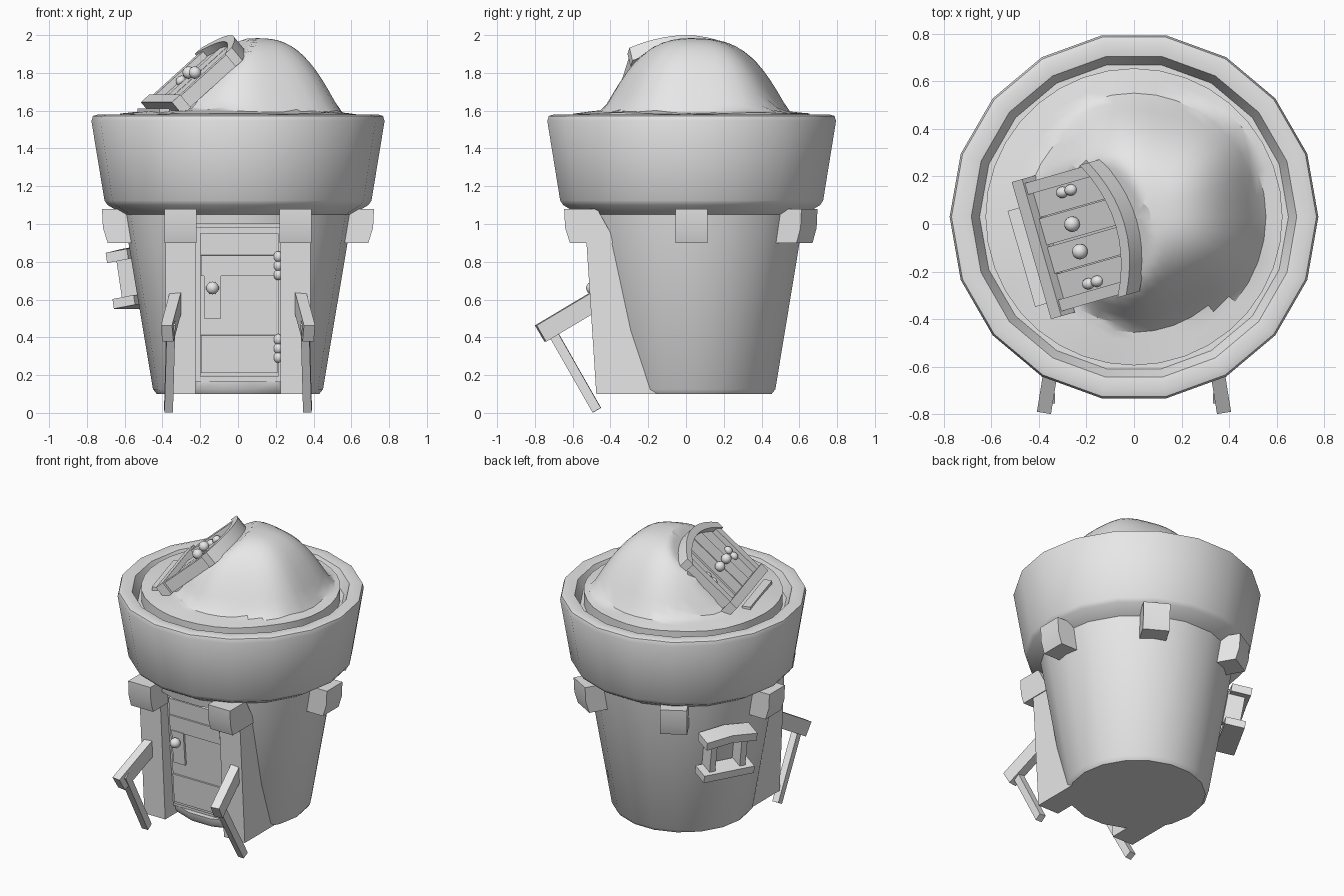
import bpy, bmesh, math
from mathutils import Matrix, Vector

if "Cube" in bpy.data.objects:
    bpy.data.objects.remove(bpy.data.objects["Cube"])

grey = bpy.data.materials.new("plain grey")
grey.use_nodes = True
grey.diffuse_color = (0.8, 0.8, 0.8, 1)
grey.node_tree.nodes["Principled BSDF"].inputs["Base Color"].default_value = (0.8, 0.8, 0.8, 1)

UP = Vector((0, 0, 1))
CY = 0.03          # pot axis in y
parts = []


def finish(name, bm):
    bmesh.ops.recalc_face_normals(bm, faces=bm.faces)
    me = bpy.data.meshes.new(name)
    bm.to_mesh(me)
    bm.free()
    me.materials.append(grey)
    ob = bpy.data.objects.new(name, me)
    bpy.context.collection.objects.link(ob)
    parts.append(ob)
    return ob


def frame(origin, x, y):
    """Matrix with the given origin, x and y axes; z is their cross product."""
    x, y = Vector(x).normalized(), Vector(y).normalized()
    m = Matrix((x, y, x.cross(y))).transposed().to_4x4()
    m.translation = origin
    return m


def prism(name, pts, depth, m, mid=0.0):
    """Polygon in local xy, extruded along local z around mid."""
    bm = bmesh.new()
    rings = [[bm.verts.new(m @ Vector((a, b, mid + k * depth / 2))) for a, b in pts] for k in (-1, 1)]
    for r in rings:
        bm.faces.new(r)
    n = len(pts)
    for i in range(n):
        j = (i + 1) % n
        bm.faces.new((rings[0][i], rings[0][j], rings[1][j], rings[1][i]))
    return finish(name, bm)


def rect(x0, x1, y0, y1):
    return [(x0, y0), (x1, y0), (x1, y1), (x0, y1)]


def ball(name, m, pos, r, stretch=1.0):
    bm = bmesh.new()
    bmesh.ops.create_uvsphere(bm, u_segments=14, v_segments=10, radius=r)
    place = m @ Matrix.Translation(pos) @ Matrix.Diagonal((1, stretch, 1, 1))
    bmesh.ops.transform(bm, matrix=place, verts=bm.verts)
    return finish(name, bm)


def strut(name, a, b, w, h):
    """Square bar from a to b; w across, h in its bending plane."""
    a, b = Vector(a), Vector(b)
    d = b - a
    side = d.cross(UP)
    m = frame((a + b) / 2, side, d.cross(side))
    return prism(name, rect(-w / 2, w / 2, -h / 2, h / 2), d.length, m)


# Pot: turned profile with a thick rim
profile = [(.43, .1), (.45, .125), (.605, 1.05), (.69, 1.1), (.707, 1.125), (.776, 1.545),
           (.768, 1.572), (.74, 1.58), (.685, 1.572), (.65, 1.5)]
SEG = 18
bm = bmesh.new()
rings = [[bm.verts.new((r * math.cos(math.tau * i / SEG), CY + r * math.sin(math.tau * i / SEG), z))
          for i in range(SEG)] for r, z in profile]
for lo, hi in zip(rings, rings[1:]):
    for i in range(SEG):
        j = (i + 1) % SEG
        bm.faces.new((lo[i], lo[j], hi[j], hi[i]))
bm.faces.new(rings[0])
bm.faces.new(rings[-1])
pot = finish("pot", bm)

# Door recess cut into the pot
side_on = frame((0, 0, 0), (0, 1, 0), UP)
cutter = prism("recess_cutter", [(-.9, .165), (-.375, .165), (-.45, 1.0), (-.9, 1.0)], .48, side_on)
cut = pot.modifiers.new("recess", "BOOLEAN")
cut.operation, cut.object, cut.solver = "DIFFERENCE", cutter, "EXACT"
bpy.context.view_layer.update()
carved = bpy.data.meshes.new_from_object(pot.evaluated_get(bpy.context.evaluated_depsgraph_get()))
pot.modifiers.clear()
pot.data = carved
parts.remove(cutter)
bpy.data.objects.remove(cutter)

# Front door with battens, lock plate, knob and hinges
door = frame((0, -.375, .165), (1, 0, 0), (0, -.075, .835))
prism("door_frame", rect(-.235, .235, 0, .82), .02, door)
prism("door", rect(-.2, .215, .03, .79), .03, door, .015)
for v in (.05, .565):
    prism("door_batten", rect(-.195, .21, v, v + .2 if v < .1 else v + .11), .03, door, .025)
prism("lock_plate", rect(-.18, -.09, .34, .57), .04, door, .025)
ball("door_knob", door, (-.135, .505, .075), .034)
for v in (.18, .62):
    for k in (-1, 0, 1):
        ball("door_hinge", door, (.212, v + k * .048, .035), .024, 1.2)

# Porch: pillars, splayed arms and legs, mirrored
for s in (-1, 1):
    prism("porch_pillar", [(-.475, .1), (-.15, .1), (-.15, .95), (-.53, .95)], .16, side_on, s * .305)
    strut("porch_arm", (s * .325, -.46, .605), (s * .375, -.77, .42), .06, .1)
    strut("porch_leg", (s * .355, -.735, .475), (s * .368, -.472, .014), .045, .05)


# Beam ends under the rim
def beam_end(m, out, mid=0):
    pts = [(.5, 1.08), (out, 1.08), (out - .005, .98), (out - .03, .9), (.4, .9)]
    prism("beam_end", pts, .17, m, mid)


for deg in (0, 60, 120, 180):
    a = math.radians(deg)
    beam_end(frame((0, CY, 0), (math.cos(a), math.sin(a), 0), UP), .72)
for s in (-1, 1):
    beam_end(frame((0, CY, 0), (0, -1, 0), UP), .675, s * .305)

# Side window: sill, arched lintel and two posts following the wall
a = math.radians(151)
out = Vector((math.cos(a), math.sin(a), 0))
tang = UP.cross(out)
lean = UP + out * .168
win = frame(Vector((0, CY, 0)) + out * .435, tang, lean)
prism("window_sill", rect(-.175, .175, .58, .632), .13, win, .06)
prism("window_lintel", [(-.175, .825), (0, .845), (.175, .825), (.175, .88), (0, .9), (-.175, .88)],
      .13, win, .06)
for s in (-1, 1):
    prism("window_post", rect(s * .105 - .02, s * .105 + .02, .62, .85), .11, win, .04)

# Hatch frame leaning on the mound
O = Vector((-.39, -.1, 1.61))
TILT = math.radians(41)
across, inward = Vector((.275, -.961, 0)), Vector((.961, .275, 0))
hatch = frame(O, across, inward * math.cos(TILT) + UP * math.sin(TILT))


def arch(u, top=.53):
    return top - .1 * (u / .29) ** 2


# Soil mound, flattened under the hatch
def soil(x, y):
    r = math.hypot(x, y - CY)
    base = 1.585 + .035 * (1 - (r / .62) ** 2)
    dx, dy = x - .08, y - .05
    t = math.hypot(dx / (.48 if dx > 0 else .54), dy / (.5 if dy > 0 else .48))
    t *= 1 + .04 * math.sin(5 * math.atan2(dy, dx) + 1)
    z = base + .36 * max(0, 1 - t ** 3) ** 1.2 + .006 * math.sin(9 * x) * math.cos(8 * y)
    p = Vector((x, y, 0)) - O
    p.z = 0
    spread = max(0, abs(p.dot(across)) - .26) * 1.5
    plane = 1.575 + p.dot(inward) * math.tan(TILT) + spread
    return min(z, max(plane, base))


NS, NR = 36, 18
bm = bmesh.new()
top = bm.verts.new((0, CY, soil(0, CY)))
prev = None
for k in range(1, NR + 2):
    r = .625 * min(k, NR) / NR
    ring = []
    for i in range(NS):
        th = math.tau * i / NS
        x, y = r * math.cos(th), CY + r * math.sin(th)
        ring.append(bm.verts.new((x, y, soil(x, y) if k <= NR else 1.48)))
    for i in range(NS):
        j = (i + 1) % NS
        if prev:
            bm.faces.new((prev[i], ring[i], ring[j], prev[j]))
        else:
            bm.faces.new((top, ring[i], ring[j]))
    prev = ring
finish("soil_mound", bm)

# Hatch: sill, jambs, arched head, planked double doors and hardware
prism("hatch_sill", rect(-.3, .3, -.01, .05), .09, hatch, .01)
us = [-.29 + .58 * i / 10 for i in range(11)]
prism("hatch_arch", [(u, arch(u)) for u in us] + [(u, arch(u) - .05) for u in reversed(us)],
      .09, hatch, .01)
for s in (-1, 1):
    prism("hatch_jamb", rect(s * .255 - .025, s * .255 + .025, .04, .41), .08, hatch, .005)
    for u0, u1, n in ((.004, .12, -.015), (.124, .24, -.025)):
        prism("hatch_plank", [(s * u0, .04), (s * u1, .04), (s * u1, arch(u1) - .03),
                              (s * u0, arch(u0) - .03)], .07, hatch, n)
    ball("hatch_knob", hatch, (s * .06, .24, .045), .033)
    for v in (.21, .26):
        ball("hatch_hinge", hatch, (s * .2, v, .015), .024, 1.2)
step = frame(O + Vector((-.06, -.04, -.01)), across, inward)
prism("hatch_step", rect(-.21, .21, -.025, .03), .025, step)

# Smooth shading with sharp edges kept
for ob in bpy.context.selected_objects:
    ob.select_set(False)
for ob in parts:
    ob.select_set(True)
bpy.context.view_layer.objects.active = pot
bpy.ops.object.shade_smooth_by_angle(angle=math.radians(30))
